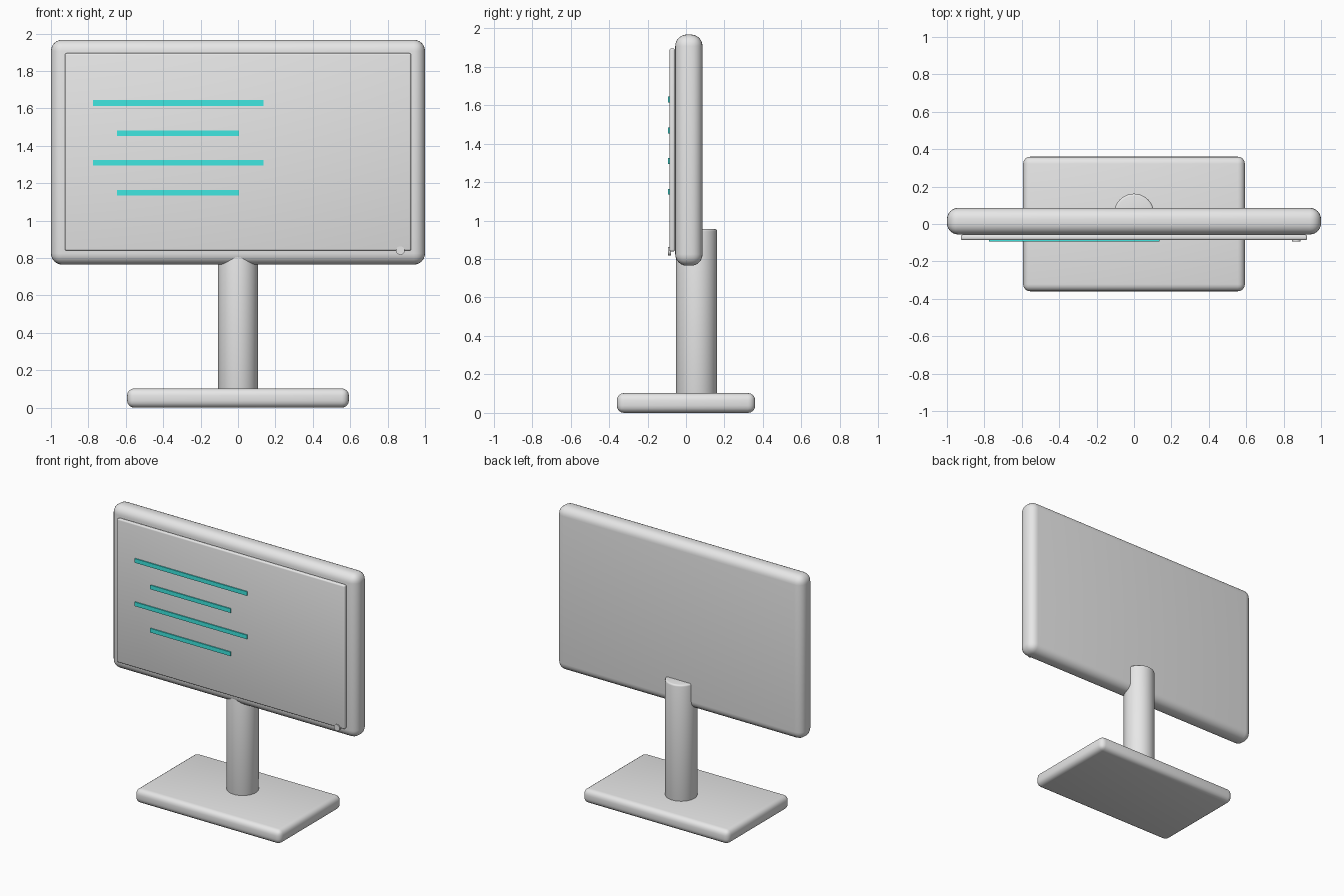
import bpy
import math

cube = bpy.data.objects.get("Cube")
if cube:
    bpy.data.objects.remove(cube, do_unlink=True)


def material(name, colour):
    mat = bpy.data.materials.new(name)
    mat.use_nodes = True
    mat.diffuse_color = (*colour, 1)
    mat.node_tree.nodes["Principled BSDF"].inputs["Base Color"].default_value = (*colour, 1)
    return mat


grey = material("grey", (0.8, 0.8, 0.8))
teal = material("teal", (0.05, 0.8, 0.75))


def finish(obj, name, mat, bevel, segments):
    obj.name = name
    obj.data.materials.append(mat)
    bpy.ops.object.transform_apply(location=False, rotation=True, scale=True)
    if bevel:
        mod = obj.modifiers.new("Rounded edges", "BEVEL")
        mod.width = bevel
        mod.segments = segments
        mod.limit_method = "ANGLE"
        bpy.ops.object.modifier_apply(modifier=mod.name)
    bpy.ops.object.shade_smooth_by_angle(angle=math.radians(35))
    return obj


def box(name, x, y, z, mat, bevel=0, segments=4):
    """Box spanning the given (low, high) ranges."""
    ranges = (x, y, z)
    bpy.ops.mesh.primitive_cube_add(size=1, location=[(a + b) / 2 for a, b in ranges])
    obj = bpy.context.object
    obj.scale = [b - a for a, b in ranges]
    return finish(obj, name, mat, bevel, segments)


def cylinder(name, radius, depth, location, mat, sides, rotation=(0, 0, 0), bevel=0):
    bpy.ops.mesh.primitive_cylinder_add(vertices=sides, radius=radius, depth=depth,
                                        location=location, rotation=rotation)
    return finish(bpy.context.object, name, mat, bevel, 3)


# Stand
box("base", (-0.593, 0.593), (-0.36, 0.36), (0, 0.103), grey, 0.038)
cylinder("column", 0.107, 0.865, (0, 0.055, 0.523), grey, 48, bevel=0.012)

# Display
box("housing", (-1, 1), (-0.056, 0.086), (0.765, 1.967), grey, 0.06, 6)
box("screen", (-0.926, 0.926), (-0.086, -0.057), (0.839, 1.895), grey, 0.01, 3)
cylinder("power_button", 0.023, 0.015, (0.868, -0.086, 0.84), grey, 16,
         rotation=(math.pi / 2, 0, 0))

# Lines on the screen, alternately long and short
for i, z in enumerate((1.629, 1.468, 1.31, 1.15)):
    span = (-0.648, 0.005) if i % 2 else (-0.776, 0.137)
    box(f"screen_line_{i + 1}", span, (-0.094, -0.085), (z - 0.015, z + 0.015), teal)
